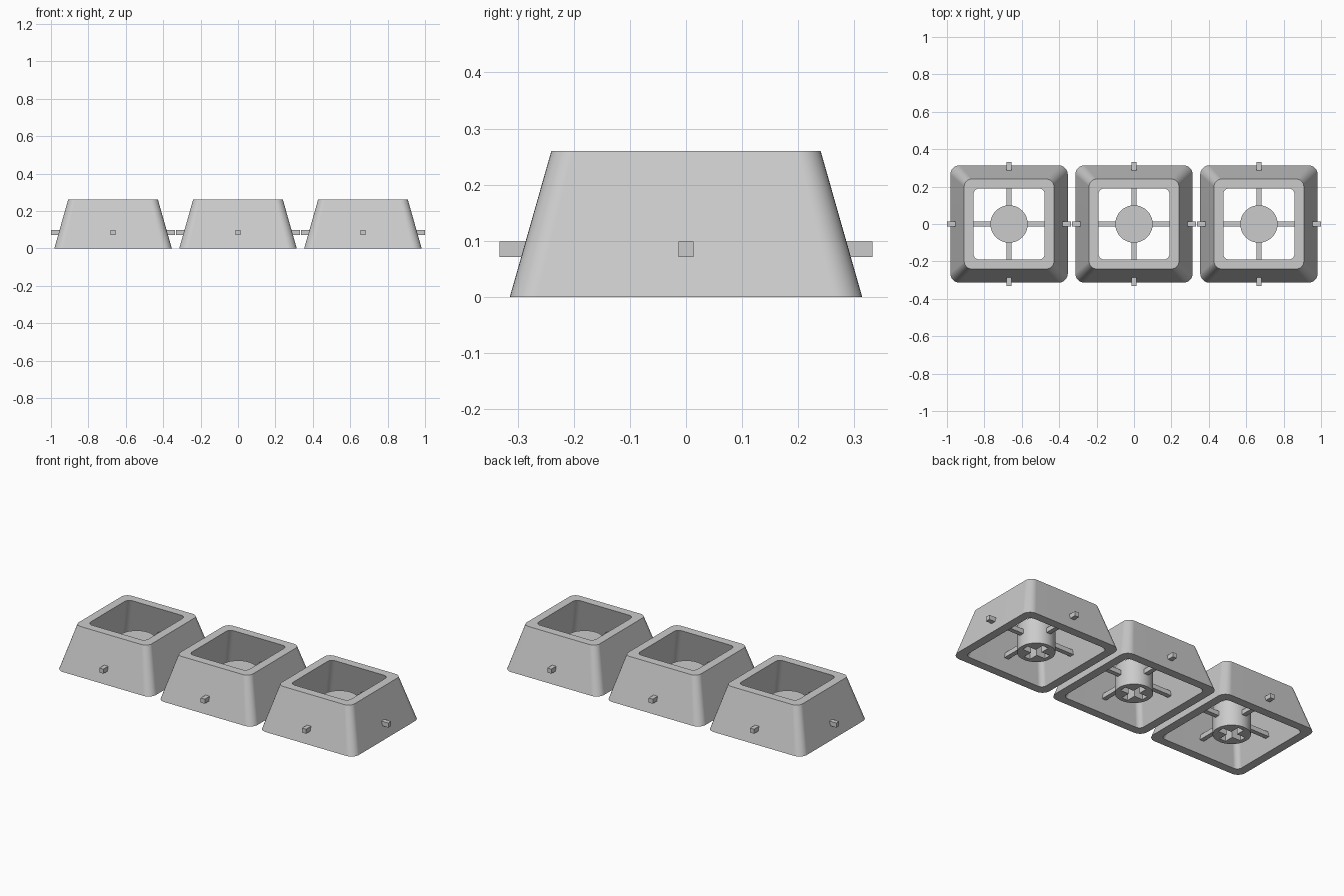
import bpy
import bmesh
from math import cos, sin, pi, radians

default = bpy.data.objects.get("Cube")
if default:
    bpy.data.objects.remove(default, do_unlink=True)

PITCH = 0.668
BASE, TOP, WALL, HEIGHT = 0.314, 0.24, 0.05, 0.26
STEM_R, STEM_H, SLOT_H = 0.1, 0.152, 0.125
SLOT_LONG, SLOT_HALF = 0.075, 0.02
BAR_END, BAR_HALF, BAR_Z = 0.332, 0.0135, 0.085

grey = bpy.data.materials.new("light grey plastic")
grey.use_nodes = True
color = (0.6, 0.6, 0.6, 1)
grey.diffuse_color = color
grey.node_tree.nodes["Principled BSDF"].inputs["Base Color"].default_value = color


def rounded_square(half, radius, steps=8):
    """Outline of a square with rounded corners."""
    points = []
    for corner in range(4):
        mid = pi / 4 + corner * pi / 2
        cx = (half - radius) * (1 if cos(mid) > 0 else -1)
        cy = (half - radius) * (1 if sin(mid) > 0 else -1)
        for i in range(steps + 1):
            a = corner * pi / 2 + i * pi / 2 / steps
            points.append((cx + radius * cos(a), cy + radius * sin(a)))
    return points


def circle(radius, steps=48):
    return [(radius * cos(2 * pi * i / steps), radius * sin(2 * pi * i / steps))
            for i in range(steps)]


def cross(long, half):
    """Plus-shaped outline, one arm turned four times."""
    points = []
    for c, s in ((1, 0), (0, 1), (-1, 0), (0, -1)):
        for x, y in ((long, -half), (long, half), (half, half)):
            points.append((x * c - y * s, x * s + y * c))
    return points


def ring(bm, outline, z):
    return [bm.verts.new((x, y, z)) for x, y in outline]


def bridge(bm, a, b):
    for i in range(len(a)):
        j = (i + 1) % len(a)
        bm.faces.new((a[i], a[j], b[j], b[i]))


def finish(bm, name):
    """Turn a bmesh into a shaded mesh."""
    bmesh.ops.recalc_face_normals(bm, faces=bm.faces)
    mesh = bpy.data.meshes.new(name)
    bm.to_mesh(mesh)
    bm.free()
    mesh.materials.append(grey)
    return mesh


def place(mesh, name, x, smooth=True):
    obj = bpy.data.objects.new(name, mesh)
    bpy.context.collection.objects.link(obj)
    obj.location.x = x
    if smooth:
        bpy.ops.object.select_all(action="DESELECT")
        obj.select_set(True)
        bpy.context.view_layer.objects.active = obj
        bpy.ops.object.shade_smooth_by_angle(angle=radians(30))
        weighted = obj.modifiers.new("even_shading", "WEIGHTED_NORMAL")
        weighted.keep_sharp = True
    return obj


def shell_mesh():
    """Tapered square tube, open at top and bottom."""
    bm = bmesh.new()
    rings = [ring(bm, rounded_square(half, r), z) for half, r, z in (
        (BASE, 0.05, 0), (TOP, 0.04, HEIGHT),
        (TOP - WALL, 0.03, HEIGHT), (BASE - WALL, 0.03, 0))]
    for i in range(4):
        bridge(bm, rings[i], rings[(i + 1) % 4])
    return finish(bm, "shell")


def stem_mesh():
    """Cylinder with a closed top and a cross-shaped slot underneath."""
    bm = bmesh.new()
    low, high = ring(bm, circle(STEM_R), 0), ring(bm, circle(STEM_R), STEM_H)
    bridge(bm, low, high)
    bm.faces.new(high)
    outline = cross(SLOT_LONG, SLOT_HALF)
    mouth, roof = ring(bm, outline, 0), ring(bm, outline, SLOT_H)
    bridge(bm, mouth, roof)
    bm.faces.new(roof)
    rim = [e for e in bm.edges if all(v.co.z == 0 for v in e.verts)]
    bmesh.ops.triangle_fill(bm, edges=rim, use_beauty=True)
    return finish(bm, "stem")


def bars_mesh():
    """Four square bars from the stem out through the walls."""
    bm = bmesh.new()
    start = STEM_R - 0.01
    length, middle = BAR_END - start, (BAR_END + start) / 2
    for dx, dy in ((1, 0), (0, 1), (-1, 0), (0, -1)):
        verts = bmesh.ops.create_cube(bm, size=1)["verts"]
        size = (length if dx else 2 * BAR_HALF, length if dy else 2 * BAR_HALF,
                2 * BAR_HALF)
        bmesh.ops.scale(bm, vec=size, verts=verts)
        bmesh.ops.translate(bm, vec=(dx * middle, dy * middle, BAR_Z), verts=verts)
    return finish(bm, "support_bars")


# Three identical caps in a row
shell, stem, bars = shell_mesh(), stem_mesh(), bars_mesh()
for side, x in (("right", -PITCH), ("middle", 0), ("left", PITCH)):
    place(shell.copy(), side + "_cap_shell", x)
    place(stem.copy(), side + "_cap_stem", x)
    place(bars.copy(), side + "_cap_support_bars", x, smooth=False)
